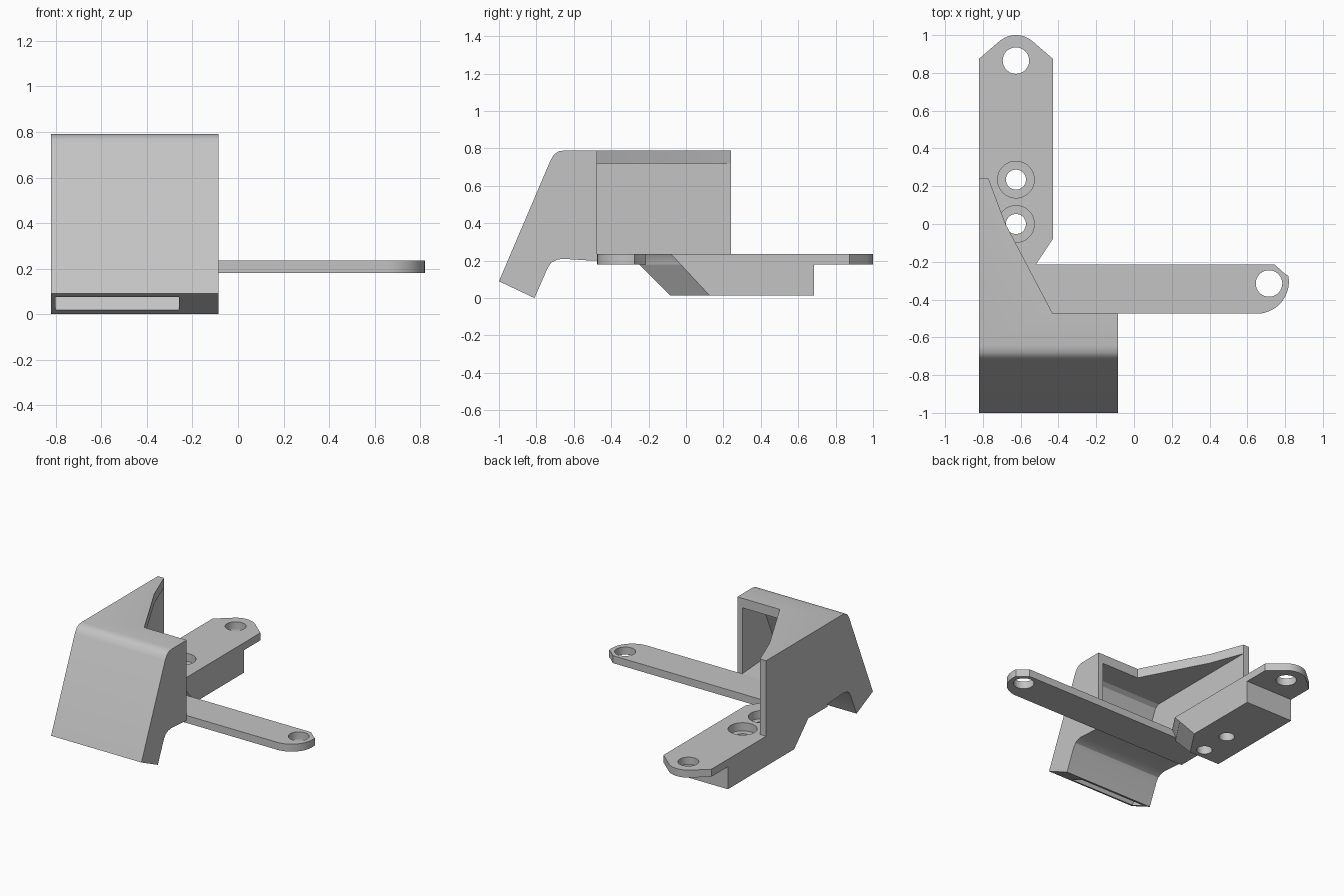
import bpy, bmesh, math
from mathutils import Vector

cube = bpy.data.objects.get("Cube")
if cube:
    bpy.data.objects.remove(cube)

grey = bpy.data.materials.new("plain_grey")
grey.use_nodes = True
grey.diffuse_color = (0.55, 0.55, 0.55, 1)
grey.node_tree.nodes["Principled BSDF"].inputs["Base Color"].default_value = grey.diffuse_color


def prism(name, outline, low, high, axis):
    """Extrude a 2D outline along x (points are y, z) or z (points are x, y)."""
    bm = bmesh.new()
    place = (lambda a, b: (low, a, b)) if axis == "x" else (lambda a, b: (a, b, low))
    face = bm.faces.new([bm.verts.new(place(a, b)) for a, b in outline])
    move = Vector((high - low, 0, 0)) if axis == "x" else Vector((0, 0, high - low))
    grown = bmesh.ops.extrude_face_region(bm, geom=[face])["geom"]
    bmesh.ops.translate(bm, vec=move, verts=[v for v in grown if isinstance(v, bmesh.types.BMVert)])
    bmesh.ops.recalc_face_normals(bm, faces=bm.faces)
    mesh = bpy.data.meshes.new(name)
    bm.to_mesh(mesh)
    bm.free()
    mesh.materials.append(grey)
    obj = bpy.data.objects.new(name, mesh)
    bpy.context.collection.objects.link(obj)
    return obj


def arc(cx, cy, r, start, end, n):
    steps = [math.radians(start + (end - start) * i / n) for i in range(n + 1)]
    return [(cx + r * math.cos(t), cy + r * math.sin(t)) for t in steps]


def combine(target, tool, operation):
    mod = target.modifiers.new(operation.lower(), "BOOLEAN")
    mod.object, mod.operation, mod.solver = tool, operation, "EXACT"
    bpy.context.view_layer.objects.active = target
    bpy.ops.object.modifier_apply(modifier=mod.name)
    bpy.data.objects.remove(tool)


def drill(target, x, y, r, low):
    combine(target, prism("drill", arc(x, y, r, 0, 352.5, 47), low, 0.4, "z"), "DIFFERENCE")


RIGHT, INNER = -0.82, -0.43          # sides of the mounting block
HOLE_X = -0.625

# Duct cover: side profile trimmed to its plan
cover = prism("duct_cover", [
    (-1, 0.09), (-0.725, 0.735), (-0.705, 0.768), (-0.68, 0.785), (-0.645, 0.79),
    (0.24, 0.79), (0.24, 0.2), (-0.5, 0.2), (-0.66, 0.21), (-0.69, 0.205),
    (-0.72, 0.19), (-0.74, 0.16), (-0.81, 0)], RIGHT, -0.085, "x")
plan = prism("cover_plan", [
    (-0.9, 0.24), (-0.77, 0.24), (-0.68, 0), (INNER, -0.475), (0, -0.475),
    (0, -1.1), (-0.9, -1.1)], -0.2, 1, "z")
combine(cover, plan, "INTERSECT")

# Hollow chamber, open at the back, and the narrower outlet slot
chamber = prism("chamber", [
    (0.5, 0.1), (-0.46, 0.1), (-0.46, 0.234), (-0.7, 0.25), (-0.885, 0.255),
    (-0.69, 0.7), (-0.66, 0.72), (0.5, 0.72)], -0.77, -0.125, "x")
combine(cover, chamber, "DIFFERENCE")
outlet = prism("outlet", [
    (-0.87, 0.3), (-1.03, -0.06), (-0.878, -0.04), (-0.777, 0.18),
    (-0.68, 0.27), (-0.7, 0.3)], -0.8, -0.26, "x")
combine(cover, outlet, "DIFFERENCE")

# L-shaped mounting plate with a rounded arm end and a tapered tab
bracket = prism("mounting_bracket",
    [(RIGHT, -0.475)]
    + arc(0.65, -0.305, 0.17, -90, 10, 14)
    + [(0.795, -0.26), (0.745, -0.215), (-0.553, -0.215), (INNER, -0.03), (INNER, 0.875)]
    + arc(HOLE_X, 0.865, 0.135, 50, 130, 12)
    + [(RIGHT, 0.875)], 0.18, 0.235, "z")

# Thick block under the plate, with a sloped front and a slanted corner
block = prism("block", [(-0.305, 0.235), (-0.085, 0.015), (0.685, 0.015), (0.685, 0.235)],
              RIGHT, INNER, "x")
corner = Vector((INNER, -0.08, 0.235))
along, down = Vector((-0.09, -0.135, 0)), Vector((0, 0.205, -0.22))
normal = along.cross(down)
if normal.x < 0:
    normal.negate()
bm = bmesh.new()
bm.from_mesh(block.data)
bmesh.ops.bisect_plane(bm, geom=bm.verts[:] + bm.edges[:] + bm.faces[:], dist=1e-5,
                       plane_co=corner, plane_no=normal, clear_outer=True)
bmesh.ops.holes_fill(bm, edges=[e for e in bm.edges if e.is_boundary], sides=0)
bmesh.ops.recalc_face_normals(bm, faces=bm.faces)
bm.to_mesh(block.data)
bm.free()
combine(bracket, block, "UNION")

# Bolt holes, two of them counterbored
drill(bracket, HOLE_X, 0.865, 0.07, -0.1)
drill(bracket, 0.715, -0.315, 0.07, -0.1)
for y in (0, 0.235):
    drill(bracket, HOLE_X, y, 0.097, 0.175)
    drill(bracket, HOLE_X, y, 0.053, -0.1)

# Smooth the rounded surfaces, keep hard edges
for obj in (cover, bracket):
    bpy.ops.object.select_all(action="DESELECT")
    obj.select_set(True)
    bpy.context.view_layer.objects.active = obj
    bpy.ops.object.shade_smooth_by_angle(angle=math.radians(28))
